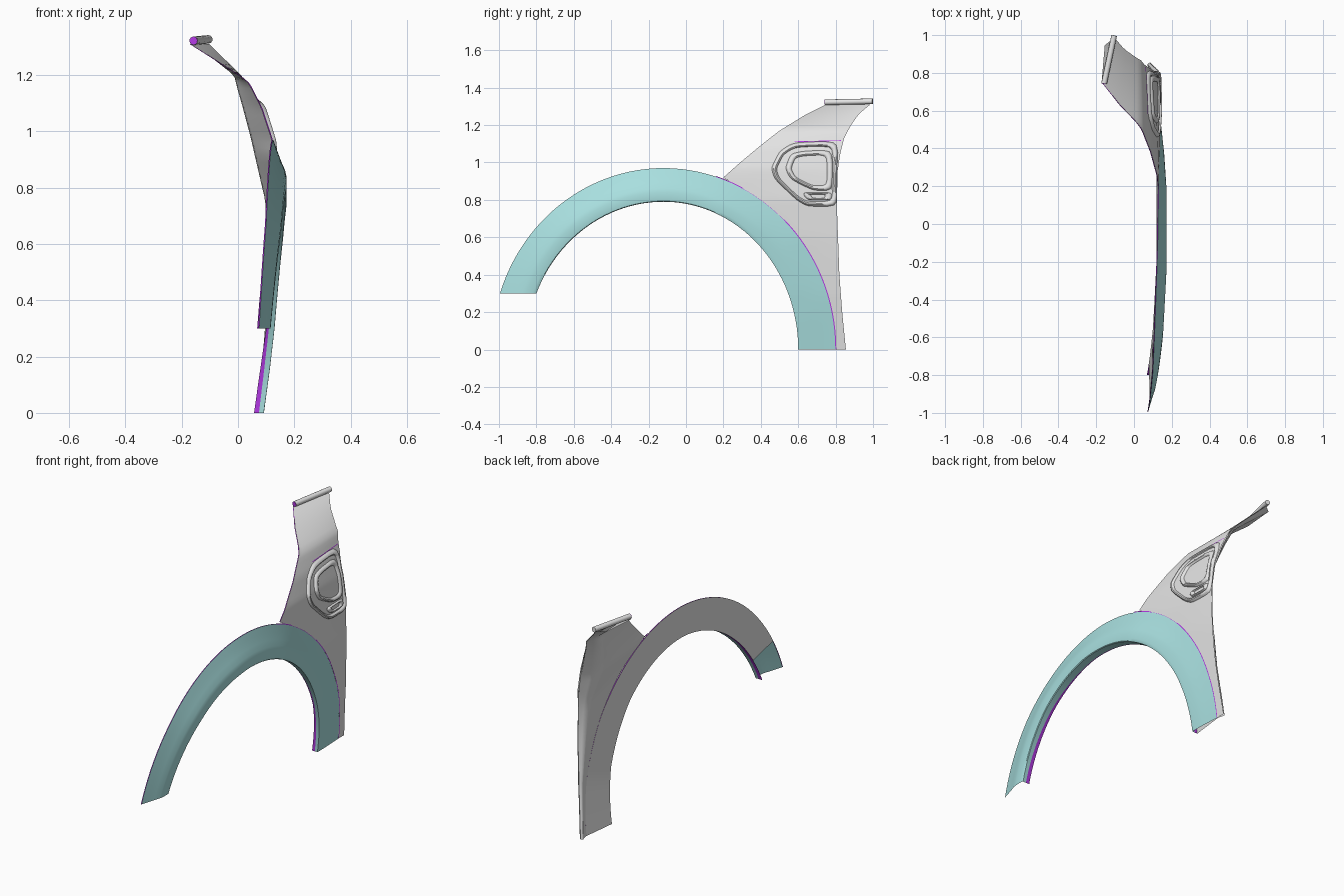
import bpy, bmesh, math
from mathutils import Vector

cube = bpy.data.objects.get("Cube")
if cube:
    bpy.data.objects.remove(cube, do_unlink=True)


def material(name, rgb):
    m = bpy.data.materials.new(name)
    m.use_nodes = True
    col = (*rgb, 1)
    m.diffuse_color = col
    m.node_tree.nodes["Principled BSDF"].inputs["Base Color"].default_value = col
    return m


GREY = material("panel grey", (0.78, 0.78, 0.78))
TEAL = material("flare teal", (0.4, 0.75, 0.75))
PURPLE = material("edge purple", (0.55, 0.05, 0.95))


def interp(table, v):
    """Piecewise linear lookup in (key, value) pairs."""
    for (a, p), (b, q) in zip(table, table[1:]):
        if v <= b:
            return p + (q - p) * max(0, (v - a) / (b - a))
    return table[-1][1]


def sheet(name, rows, mats, facing=1, closed=False, rule=None, crease=35):
    """Quad sheet through rows of points, turned to face +x or -x."""
    bm = bmesh.new()
    vs = [[bm.verts.new(p) for p in row] for row in rows]
    n = len(rows[0])
    for r, s in zip(vs, vs[1:]):
        for j in range(n if closed else n - 1):
            k = (j + 1) % n
            f = bm.faces.new((r[j], r[k], s[k], s[j]))
            f.material_index = rule(j) if rule else 0
    bm.normal_update()
    if sum(f.normal.x * f.calc_area() for f in bm.faces) * facing < 0:
        bmesh.ops.reverse_faces(bm, faces=bm.faces[:])
    me = bpy.data.meshes.new(name)
    bm.to_mesh(me)
    bm.free()
    for m in mats:
        me.materials.append(m)
    ob = bpy.data.objects.new(name, me)
    bpy.context.collection.objects.link(ob)
    bpy.ops.object.select_all(action="DESELECT")
    ob.select_set(True)
    bpy.context.view_layer.objects.active = ob
    bpy.ops.object.shade_smooth_by_angle(angle=math.radians(crease))


def bar(name, a, b, radius, mat, sides=12):
    """Round bar between two points, with closed ends."""
    d = (b - a).normalized()
    u = d.cross(Vector((1, 0, 0.1))).normalized()
    w = d.cross(u)
    rows = [[p + r * (u * math.cos(t) + w * math.sin(t))
             for t in (math.tau * k / sides for k in range(sides))]
            for p, r in ((a, 0), (a, radius), (b, radius), (b, 0))]
    sheet(name, rows, [mat], closed=True)


# Wheel arch flare: elliptical sweep, t runs from rear foot to front foot
MID, STEPS, RIM = -0.12, 56, 0.004
OUTER_X = [(0, .085), (.11, .115), (.24, .133), (.44, .13), (.56, .125), (.84, .1), (1, .075)]
LIP_X = [(0, .092), (.07, .113), (.14, .13), (.32, .16), (.42, .172), (.62, .172), (.8, .153), (1, .115)]
RETURN_X = [(0, .057), (.14, .1), (.32, .12), (.6, .12), (.8, .1), (1, .068)]
# Share of the inner return that is painted, tapering away from the feet
PAINTED = [(0, .5), (.16, .3), (.3, .1), (.65, .1), (.85, .35), (1, .5)]


def arch(t, s):
    """Point (y, z) on the arch, s = 0 outer edge, 1 inner edge."""
    def ring(a, b):
        ang = t * (math.pi - math.asin(0.3 / b))
        return MID + a * math.cos(ang), b * math.sin(ang)
    o = ring(0.92, 0.97)
    i = ring(0.72 + 0.015 * (t > 0.56), 0.79)
    return [p + (q - p) * s for p, q in zip(o, i)]


SECTION = [(0, 0), (.2, .28), (.42, .6), (.6, .9), (.72, 1), (.9, 1.02), (.98, .98), (1, .9)]
flare_rows, back_rows, seam = [], [], []
for n in range(STEPS + 1):
    t = n / STEPS
    xo, xl, xr = (interp(tab, t) for tab in (OUTER_X, LIP_X, RETURN_X))
    outer, inner = arch(t, 0), arch(t, 1)
    row = [(xo - RIM, *outer)]
    row += [(xo + (xl - xo) * h, *arch(t, s)) for s, h in SECTION]
    row += [(xr + (xl - xr) * interp(PAINTED, t), *inner), (xr, *inner)]
    flare_rows.append(row)
    if t < 0.45:
        seam.append([(xo + 0.0025, *arch(t, s)) for s in (-0.018, 0.008)])
    if t < 0.93:
        back_rows.append([(xo - RIM, *outer), (xr, *inner)])
sheet("wheel_arch_flare", flare_rows, [TEAL, PURPLE],
      rule=lambda j: int(j in (0, len(SECTION) + 1)))
sheet("flare_backing", back_rows, [GREY], facing=-1)
sheet("flare_panel_seam", seam, [PURPLE])

# Fender panel: rows at rising height between a front and a rear edge
PANEL_X = [(0, .085), (.3, .115), (.6, .133), (.8, .137), (.92, .13), (.97, .124), (1.08, .088),
           (1.17, .043), (1.2, .008), (1.31, -.135)]
BACK_X = [(0, .075), (.3, .1), (.75, .1), (1.15, 0), (1.2, -.01), (1.31, -.14)]
FRONT_Y = [(.92, .2), (1.0, .29), (1.1, .41), (1.17, .5), (1.25, .63), (1.31, .75)]
REAR_Y = [(0, .855), (.2, .835), (.4, .82), (.76, .807), (.95, .81), (1.05, .825), (1.13, .845),
          (1.2, .882), (1.26, .925), (1.31, .985)]
# Inward curl of the rear edge
CURL = [(.5, 0), (.8, .008), (.98, .02), (1.1, .014), (1.2, 0)]


def front_y(z):
    if z < 0.92:
        return MID + 0.92 * math.sqrt(1 - (z / 0.97) ** 2)
    return interp(FRONT_Y, z)


def panel_x(y, z):
    a, b = front_y(z), interp(REAR_Y, z)
    k = (y - a) / (b - a)
    twist = max(0, z - 1.19) / 0.12 * 0.065
    return interp(PANEL_X, z) + twist * (k - 0.5) - interp(CURL, z) * k * k


heights = [0.92 * i / 30 for i in range(30)] + [0.92 + 0.39 * i / 20 for i in range(21)]
panel_rows, inner_rows = [], []
for z in heights:
    a, b = front_y(z), interp(REAR_Y, z)
    ys = [a + (b - a) * k / 12 for k in range(13)]
    row = [(panel_x(y, z), y, z) for y in ys]
    panel_rows.append(row)
    depth = max(0.004, row[-1][0] - interp(BACK_X, z))
    # backing leans inward, then rolls out to meet the rear edge
    lean = [min(k / 10, (12 - k) / 2) for k in range(13)]
    inner_rows.append([(x - RIM - depth * s, y, z) for s, (x, y, z) in zip(lean, row)])
sheet("fender_panel", panel_rows, [GREY])
sheet("panel_backing", inner_rows, [GREY], facing=-1, crease=80)
sheet("panel_front_edge", [[p[0], q[0]] for p, q in zip(panel_rows[30:], inner_rows[30:])],
      [PURPLE], facing=-1)

# Rolled lip on top of the panel, with a coloured end
lip_a, lip_b = Vector((-.158, .745, 1.322)), Vector((-.105, .998, 1.327))
bar("top_lip", lip_a, lip_b, 0.015, GREY)
bar("top_lip_end", lip_a - (lip_b - lip_a) * 0.01, lip_a, 0.0145, PURPLE)


# Side vent: outlines with rounded corners, lofted over the panel surface
def rounded(outline):
    """Cut the corners, then add points along the straight runs."""
    for w in (0.16, 0.25):
        pairs = zip(outline, outline[1:] + outline[:1])
        outline = [(p[0] + (q[0] - p[0]) * v, p[1] + (q[1] - p[1]) * v)
                   for p, q in pairs for v in (w, 1 - w)]
    return [(p[0] + (q[0] - p[0]) * v, p[1] + (q[1] - p[1]) * v)
            for p, q in zip(outline, outline[1:] + outline[:1]) for v in (0, 1 / 3, 2 / 3)]


def ridge(name, outline, width, height):
    pts = rounded(outline)
    cy = (min(p[0] for p in pts) + max(p[0] for p in pts)) / 2
    cz = (min(p[1] for p in pts) + max(p[1] for p in pts)) / 2
    rows = []
    for u, h in [(0, 0), (.15, .7), (.35, 1), (.65, 1), (.85, .7), (1, .15)]:
        k = 1 - width * u
        ring = [(cy + (y - cy) * k, cz + (z - cz) * k) for y, z in pts]
        rows.append([(panel_x(y, z) + 0.001 + height * h, y, z) for y, z in ring])
    sheet(name, rows, [GREY], closed=True)


ridge("vent_frame", [(.455, .97), (.5, 1.06), (.575, 1.107), (.815, 1.115), (.805, .93),
                     (.81, .765), (.65, .765), (.59, .8), (.475, .91)], 0.15, 0.013)
ridge("vent_inner_frame", [(.53, .97), (.56, 1.045), (.62, 1.06), (.785, 1.068), (.785, .85),
                           (.68, .85), (.56, .91)], 0.24, 0.012)
ridge("vent_slot", [(.62, .84), (.78, .84), (.78, .798), (.65, .798)], 0.5, 0.01)

# Thin coloured line along the top of the vent
vent_line = [(.58 + .25 * i / 8, 1.111 + .006 * i / 8) for i in range(9)]
sheet("vent_top_seam", [[(panel_x(y, z + d) + 0.003, y, z + d) for d in (-0.002, 0.002)]
                        for y, z in vent_line], [PURPLE])
